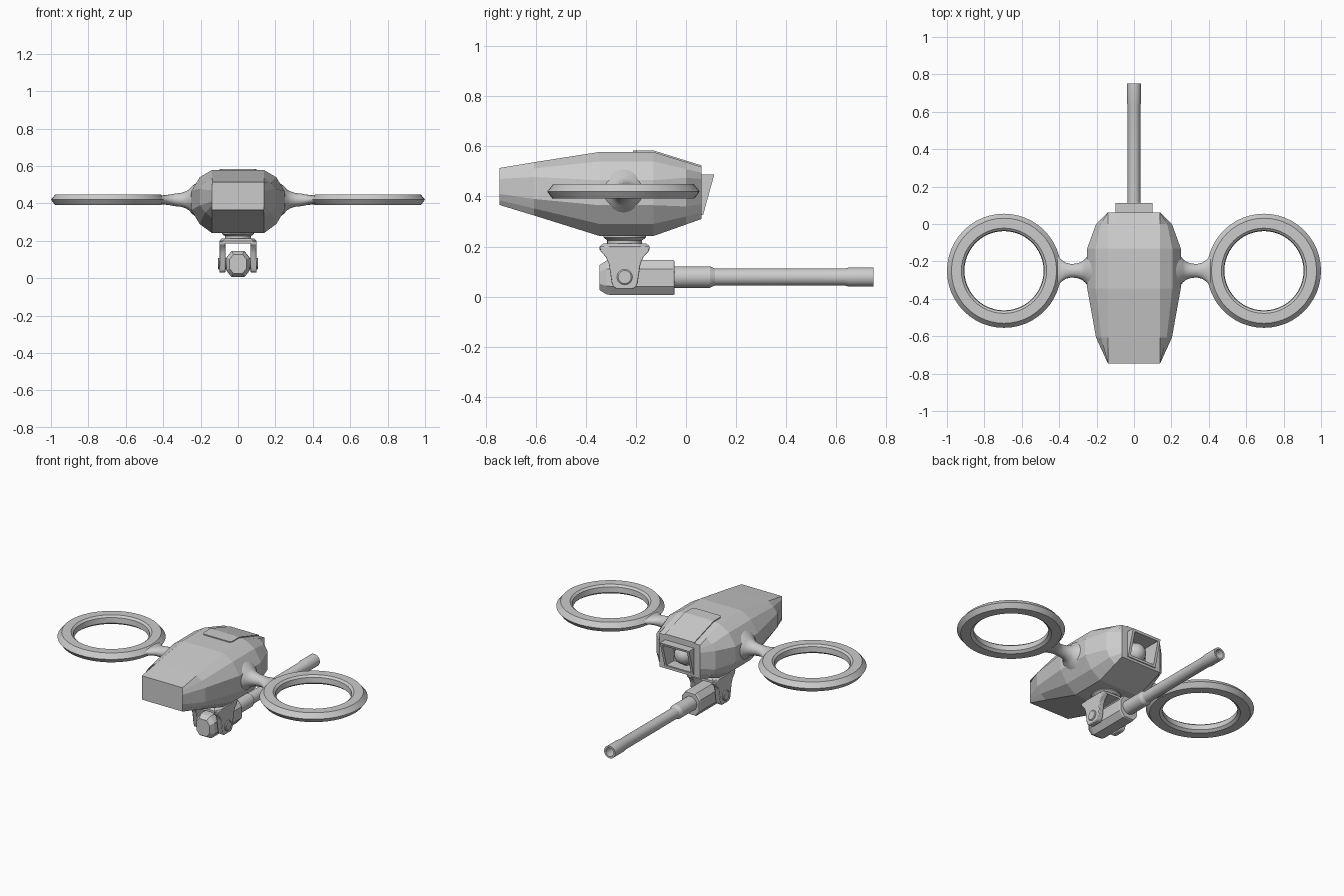
import bpy, bmesh, math
from mathutils import Vector, Matrix

if "Cube" in bpy.data.objects:
    bpy.data.objects.remove(bpy.data.objects["Cube"])


def make(name, bm, smooth=None, bevel=0):
    bmesh.ops.recalc_face_normals(bm, faces=bm.faces)
    me = bpy.data.meshes.new(name)
    bm.to_mesh(me)
    bm.free()
    ob = bpy.data.objects.new(name, me)
    bpy.context.collection.objects.link(ob)
    if bevel:
        m = ob.modifiers.new("bevel", 'BEVEL')
        m.width, m.segments, m.limit_method = bevel, 2, 'ANGLE'
    if smooth:
        bpy.ops.object.select_all(action='DESELECT')
        ob.select_set(True)
        bpy.context.view_layer.objects.active = ob
        bpy.ops.object.shade_smooth_by_angle(angle=math.radians(smooth))
    return ob


def loft(rings, closed=False):
    """Skin a list of equal-length point rings; cap the ends unless closed."""
    bm = bmesh.new()
    vs = [[bm.verts.new(p) for p in r] for r in rings]
    n = len(vs[0])
    for a, b in zip(vs, vs[1:] + ([vs[0]] if closed else [])):
        for i in range(n):
            j = (i + 1) % n
            bm.faces.new((a[i], a[j], b[j], b[i]))
    if not closed:
        bm.faces.new(vs[0])
        bm.faces.new(vs[-1])
    return bm


def circle(n):
    return [(math.cos(2 * math.pi * i / n), math.sin(2 * math.pi * i / n)) for i in range(n)]


def box(x, y, z):
    return loft([[(a, b, c) for b, c in ((y[0], z[0]), (y[1], z[0]), (y[1], z[1]), (y[0], z[1]))] for a in x])


# Faceted hull: right-half sections mirrored and lofted along y
mid = [(.14, .578), (.205, .54), (.25, .465), (.25, .365), (.205, .29), (.14, .242)]
sections = [
    (-.745, [(.14, z) for z in (.514, .495, .47, .41, .385, .366)]),
    (-.607, [(.14, .537), (.175, .512), (.203, .478), (.203, .39), (.175, .352), (.14, .324)]),
    (-.345, mid),
    (-.13, mid),
    (0, [(.14, .538), (.178, .51), (.203, .475), (.203, .36), (.178, .32), (.14, .288)]),
    (.062, [(.14, z) for z in (.518, .495, .47, .37, .335, .31)]),
]
hull = make("hull", loft([[(x, y, z) for x, z in h] + [(-x, y, z) for x, z in reversed(h)]
                          for y, h in sections]))

# Sloped hood around the camera opening
hood_side = [(.04, .325), (.068, .325), (.113, .488), (.04, .488)]
hood = make("camera_hood", loft([[(x, y, z) for y, z in hood_side] for x in (-.1, .1)]))

# Hidden cutter that hollows both the hull nose and the hood
cutter = make("camera_recess_cutter", box((-.084, .084), (0, .2), (.338, .474)))
cutter.hide_render = True
cutter.display_type = 'WIRE'
for ob in (hull, hood):
    m = ob.modifiers.new("recess", 'BOOLEAN')
    m.operation, m.object = 'DIFFERENCE', cutter

# Camera eye and its collar
bm = bmesh.new()
bmesh.ops.create_uvsphere(bm, u_segments=32, v_segments=16, radius=.058,
                          matrix=Matrix.Translation((0, .015, .406)) @ Matrix.Rotation(math.pi / 2, 4, 'X'))
make("camera_eye", bm, 40)
make("camera_collar", loft([[(r * c, y, .406 + r * s) for c, s in circle(32)]
                            for r, y in ((.066, -.01), (.066, .018), (.056, .022))]), 40)

# Raised hatch plate following the roof line
rows = [(-.212, .578, .088), (-.198, .578, .1), (-.13, .578, .1), (.062, .518, .1)]
make("roof_hatch", loft([[(-w, y, z - .01), (w, y, z - .01), (w, y, z + .006), (-w, y, z + .006)]
                         for y, z, w in rows]))

# Side rotor rings and flared arms
ring_profile = [(.305, .42), (.281, .449), (.228, .449), (.215, .438),
                (.212, .405), (.228, .392), (.284, .392)]
arm_sections = [(.2, .12, .105), (.245, .085, .075), (.262, .062, .056), (.28, .048, .045),
                (.305, .039, .037), (.335, .036, .034), (.362, .042, .029), (.385, .056, .026),
                (.405, .078, .024), (.425, .105, .022), (.46, .12, .016)]
for s, side in ((1, "right"), (-1, "left")):
    make(side + "_rotor_ring", loft([[(s * .695 + r * c, -.25 + r * d, z) for r, z in ring_profile]
                                     for c, d in circle(48)], closed=True), 25)
    make(side + "_arm", loft([[(s * x, -.25 + hy * c, .419 + hz * d) for c, d in circle(24)]
                              for x, hy, hz in arm_sections]), 40)

# Turret neck below the hull
make("turret_neck", loft([[(r * c, -.245 + r * d, z) for c, d in circle(32)]
                          for r, z in ((.085, .26), (.085, .236), (.07, .225), (.07, .2))]), 30)

# Yoke: top plate and two tapering cheeks with pivots
make("yoke_plate", loft([[(a * w, -.245 + b * w, z) for a, b in
                          ((1, .6), (.8, 1), (-.8, 1), (-1, .6), (-1, -.6), (-.8, -1), (.8, -1), (1, -.6))]
                         for w, z in ((.085, .213), (.1, .2), (.1, .186))]))
cheek = [(.1, .2), (.096, .18), (.075, .158), (.063, .13), (.052, .055), (.045, .038), (.032, .03)]
outline = [(-.245 + y, z) for y, z in cheek] + [(-.245 - y, z) for y, z in reversed(cheek)]
for s, side in ((1, "right"), (-1, "left")):
    make(side + "_yoke_cheek", loft([[(s * x, y, z) for y, z in outline] for x in (.068, .1)]), 30, .004)
    make(side + "_pivot", loft([[(s * x, -.245 + r * c, .078 + r * d) for c, d in circle(24)]
                                for x, r in ((.05, .031), (.104, .031), (.108, .026))]), 30)

# Chamfered gun housing
octa = [(1, .5), (.55, 1), (-.55, 1), (-1, .5), (-1, -.5), (-.55, -1), (.55, -1), (1, -.5)]
make("gun_housing", loft([[(.062 * k * a, y, .076 + .07 * k * b) for a, b in octa]
                          for y, k in ((-.345, .72), (-.318, .96), (-.3, 1), (-.052, 1), (-.045, .94))]))

# Barrel with sleeve and hollow muzzle
barrel = [(-.06, .043), (.095, .043), (.115, .034), (.635, .034), (.65, .038),
          (.75, .038), (.75, .027), (.66, .025)]
make("gun_barrel", loft([[(r * c, y, .078 + r * d) for c, d in circle(32)] for y, r in barrel]), 20)
